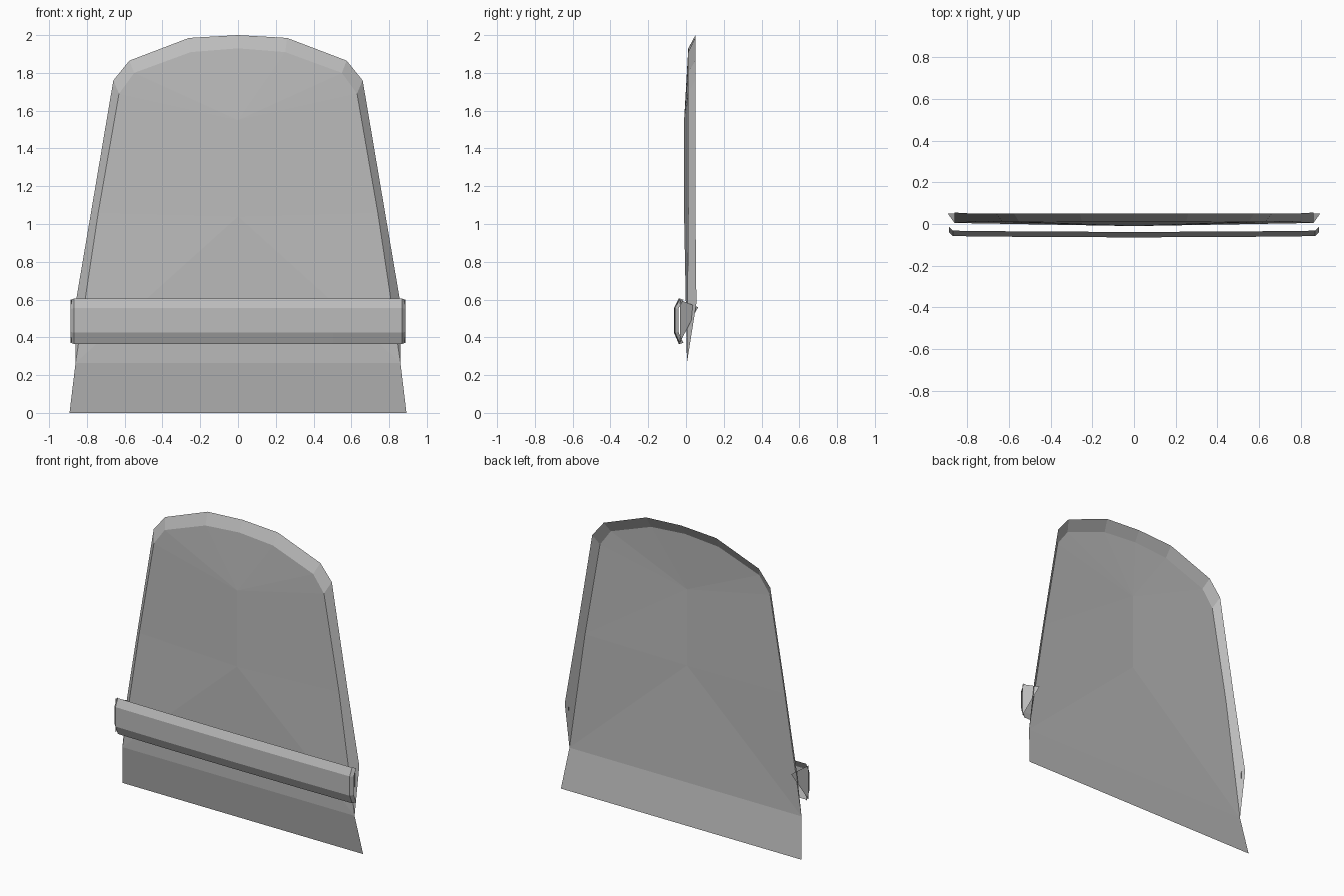
import bpy

if "Cube" in bpy.data.objects:
    bpy.data.objects.remove(bpy.data.objects["Cube"])

grey = bpy.data.materials.new("plain grey")
grey.diffuse_color = (0.5, 0.5, 0.5, 1)
grey.use_nodes = True
grey.node_tree.nodes["Principled BSDF"].inputs["Base Color"].default_value = grey.diffuse_color


def half_sheet(name, verts, faces):
    """Thin sheet given as its right half, mirrored across x = 0."""
    mesh = bpy.data.meshes.new(name)
    mesh.from_pydata(verts, [], faces)
    mesh.materials.append(grey)
    obj = bpy.data.objects.new(name, mesh)
    bpy.context.collection.objects.link(obj)
    mirror = obj.modifiers.new("mirror", 'MIRROR')
    mirror.use_clip = True
    mirror.merge_threshold = 0.0005
    return obj


# Edge of the body, from top centre down to the lower corner
inner = [(0, .012, 1.93), (.25, .012, 1.91), (.55, .01, 1.80),
         (.63, .01, 1.69), (.74, .012, 1.06), (.86, .005, .265)]
# Swept-back edge of the rim
outer = [(0, .05, 2.0), (.26, .05, 1.985), (.575, .05, 1.865),
         (.66, .05, 1.76), (.775, .05, 1.08), (.86, .055, .58)]

# Body: shallow faceted dome around two ridge points
verts = inner + [(0, -.01, 1.55), (0, -.01, 1.04), (0, .005, .265)]
upper, lower, base = 6, 7, 8
faces = [(upper, i + 1, i) for i in range(4)]
faces += [(upper, lower, 4), (lower, 5, 4), (lower, base, 5)]
half_sheet("body_panel", verts, faces)

# Rim: strip joining the body edge to the swept-back edge
n = len(inner)
half_sheet("rim", inner + outer,
           [(i, i + 1, n + i + 1, n + i) for i in range(n - 1)])

# Bottom flap sloping backwards
half_sheet("bottom_flap",
           [(0, .005, .265), (.86, .005, .265), (.892, .05, 0), (0, .05, 0)],
           [(0, 3, 2, 1)])

# Belt: bent profile carried across, with the ends turned back
profile = [(-.036, .605), (-.062, .555), (-.062, .425), (-.036, .365)]
belt = []
for x, dy, squash in [(0, -.002, 1), (.5, 0, 1), (.868, .004, 1), (.886, .022, .95)]:
    belt += [(x, y + dy, .485 + (z - .485) * squash) for y, z in profile]
half_sheet("belt", belt,
           [(c * 4 + r, c * 4 + r + 1, c * 4 + r + 5, c * 4 + r + 4)
            for c in range(3) for r in range(3)])

# Side tabs tapering back from the belt ends through the rim
half_sheet("belt_side_tab",
           [(.884, -.032, .598), (.884, -.032, .372), (.825, .064, .56)],
           [(0, 1, 2)])
